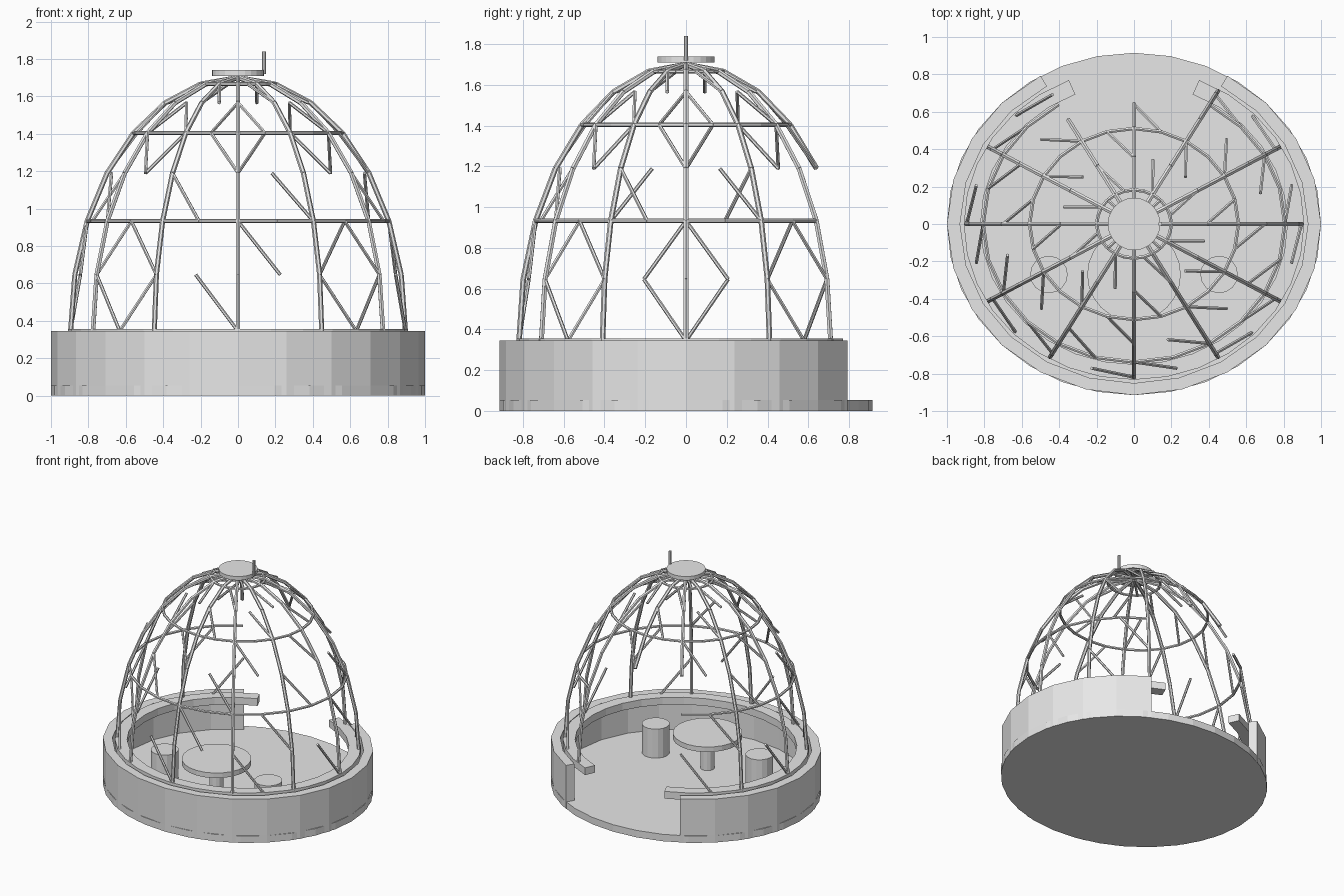
import bpy, bmesh
from math import sin, cos, pi, radians
from mathutils import Vector

cube = bpy.data.objects.get("Cube")
if cube:
    bpy.data.objects.remove(cube, do_unlink=True)

RATIO = 0.915          # plan is an ellipse: y radius / x radius
STEPS, LEVELS = 24, 7  # lattice grid
BASE_Z, RISE, RADIUS = 0.345, 1.355, 0.895

grey = bpy.data.materials.new("plain_grey")
grey.use_nodes = True
grey.diffuse_color = (0.8, 0.8, 0.8, 1)
grey.node_tree.nodes["Principled BSDF"].inputs["Base Color"].default_value = (0.8, 0.8, 0.8, 1)


def finish(name, bm):
    bmesh.ops.recalc_face_normals(bm, faces=bm.faces)
    mesh = bpy.data.meshes.new(name)
    bm.to_mesh(mesh)
    bm.free()
    mesh.materials.append(grey)
    obj = bpy.data.objects.new(name, mesh)
    bpy.context.scene.collection.objects.link(obj)
    return obj


def disc(name, x, y, z0, z1, rx, ry, sides):
    """Upright elliptical cylinder."""
    bm = bmesh.new()
    bmesh.ops.create_cone(bm, cap_ends=True, segments=sides, radius1=1, radius2=1, depth=1)
    bmesh.ops.scale(bm, vec=(rx, ry, z1 - z0), verts=bm.verts)
    bmesh.ops.translate(bm, vec=(x, y, (z0 + z1) / 2), verts=bm.verts)
    return finish(name, bm)


def arc_wall(name, start, end, steps, inner, outer, z0, z1):
    """Rectangular section swept along an elliptical arc, closed at its ends."""
    bm = bmesh.new()
    rows = []
    for i in range(steps + 1):
        a = radians(start + (end - start) * i / steps)
        rows.append([bm.verts.new((r * cos(a), r * RATIO * sin(a), z))
                     for r, z in ((inner, z0), (outer, z0), (outer, z1), (inner, z1))])
    for p, q in zip(rows, rows[1:]):
        for k in range(4):
            bm.faces.new((p[k], p[(k + 1) % 4], q[(k + 1) % 4], q[k]))
    bm.faces.new(rows[0])
    bm.faces.new(rows[-1])
    return finish(name, bm)


def bars(name, pairs, radius, sides=6):
    """One straight rod for every pair of points."""
    bm = bmesh.new()
    for p, q in pairs:
        d = q - p
        made = bmesh.ops.create_cone(bm, cap_ends=True, segments=sides, radius1=radius,
                                     radius2=radius, depth=d.length)["verts"]
        bmesh.ops.rotate(bm, verts=made, matrix=d.to_track_quat('Z', 'Y').to_matrix())
        bmesh.ops.translate(bm, verts=made, vec=(p + q) / 2)
    return finish(name, bm)


def node(i, level):
    """Lattice point on the dome."""
    a, t = 2 * pi * i / STEPS, pi / 2 * level / LEVELS
    r = RADIUS * cos(t)
    return Vector((r * cos(a), r * RATIO * sin(a), BASE_Z + RISE * sin(t)))


def in_doorway(i, level):
    return level < 3 and 4 < i % STEPS <= 8


# Floor, open-backed wall and inner ledge
disc("floor", 0, 0, 0, 0.055, 1, RATIO, 32)
arc_wall("wall", 120, 420, 20, 0.93, 1, 0, BASE_Z)
arc_wall("ledge", 112.5, 427.5, 28, 0.82, 0.91, 0.30, 0.357)

# Dome lattice: ribs, hoops and spiral braces
ribs = [(node(i, k), node(i, k + 1)) for i in range(0, STEPS, 2)
        for k in range(LEVELS) if not in_doorway(i, k)]
hoops = [(node(i, k), node(i - 1, k)) for k in (2, 4, 6)
         for i in range(STEPS) if not in_doorway(i, k)]
braces = [(node(i, k), node(i - 1, k + 1)) for k in range(LEVELS)
          for i in range(STEPS) if (i - k) % 3 == 0 and not in_doorway(i, k)]
bars("dome_ribs", ribs, 0.0135)
bars("dome_hoops", hoops, 0.0105)
bars("dome_braces", braces, 0.0095)

# Roof cap and its small post
disc("roof_cap", 0, 0, 1.71, 1.74, 0.14, 0.14, 24)
disc("roof_post", 0.14, 0, 1.72, 1.84, 0.011, 0.011, 8)

# Table and two stools
disc("table_top", 0, -0.27, 0.295, 0.335, 0.25, 0.25, 24)
disc("table_leg", 0, -0.27, 0.05, 0.30, 0.052, 0.052, 12)
for side, x in (("left", 0.455), ("right", -0.455)):
    disc(side + "_stool", x, -0.27, 0.05, 0.285, 0.1, 0.1, 16)
